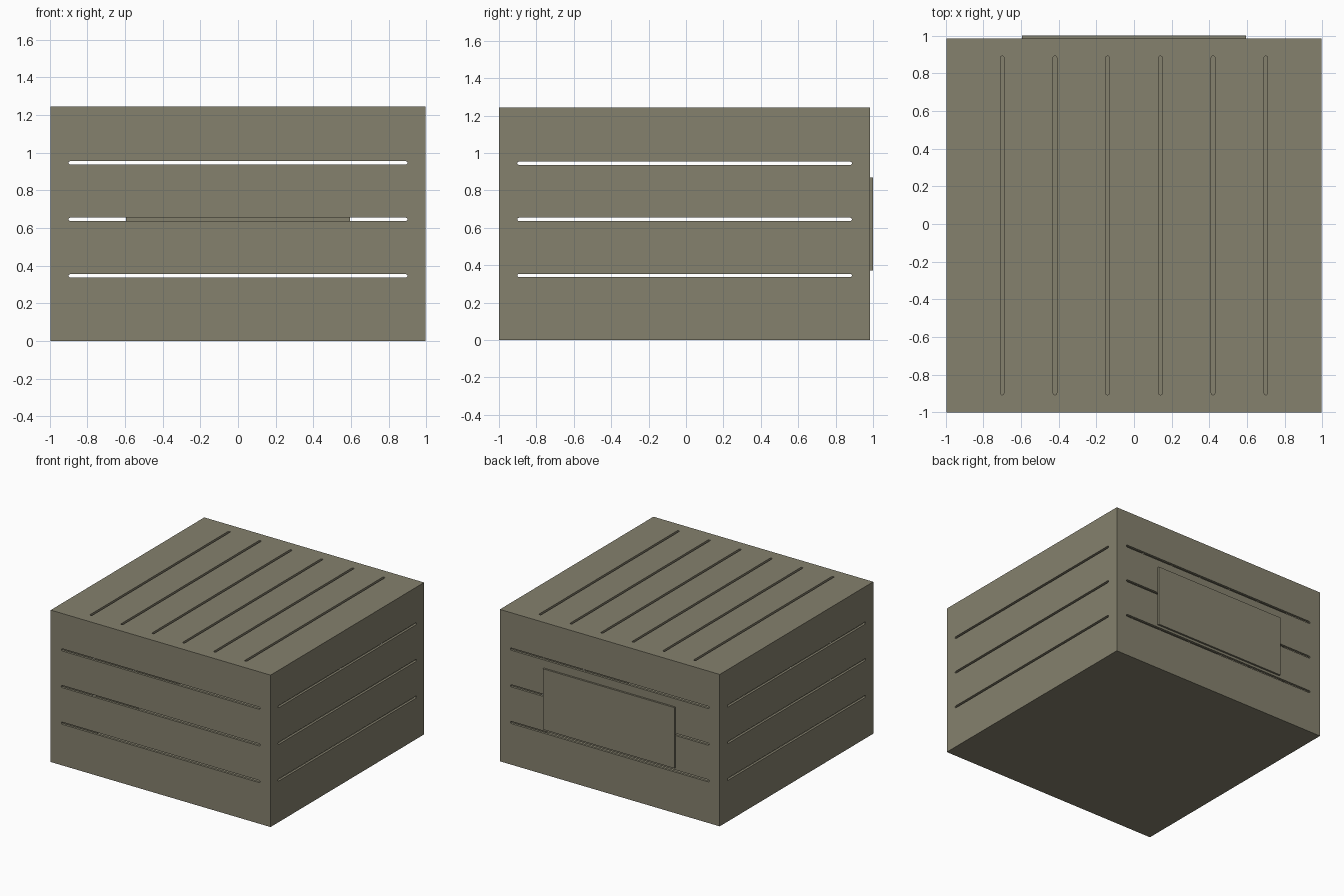
import bpy, bmesh, math
from mathutils import Matrix, Vector

if "Cube" in bpy.data.objects:
    bpy.data.objects.remove(bpy.data.objects["Cube"])

W, Y0, Y1, H, T = 0.995, -1.0, 0.985, 1.243, 0.02
YC = (Y0 + Y1) / 2

mat = bpy.data.materials.new("olive grey")
mat.diffuse_color = (0.235, 0.22, 0.155, 1)
mat.use_nodes = True
mat.node_tree.nodes["Principled BSDF"].inputs["Base Color"].default_value = mat.diffuse_color


def finish(name, bm):
    bmesh.ops.recalc_face_normals(bm, faces=bm.faces)
    me = bpy.data.meshes.new(name)
    bm.to_mesh(me)
    bm.free()
    me.materials.append(mat)
    ob = bpy.data.objects.new(name, me)
    bpy.context.collection.objects.link(ob)
    return ob


def box(name, lo, hi):
    lo, hi = Vector(lo), Vector(hi)
    bm = bmesh.new()
    bmesh.ops.create_cube(bm, size=1, matrix=Matrix.Translation((lo + hi) / 2)
                          @ Matrix.Diagonal((*(hi - lo), 1)))
    return finish(name, bm)


def slot(bm, centre, u, v, length, width, depth):
    """Round-ended prism: long along u, wide along v, cutting along u x v."""
    u, v = Vector(u), Vector(v)
    n, c, r = u.cross(v), Vector(centre), width / 2
    ring = []
    for end in (0, 1):
        for i in range(5):
            a = -math.pi / 2 + math.pi * i / 4 + math.pi * end
            s = 1 - 2 * end
            p = u * (s * (length / 2 - r) + r * math.cos(a)) + v * (r * math.sin(a))
            ring.append(bm.verts.new(c + p - n * depth / 2))
    f = bm.faces.new(ring)
    ext = bmesh.ops.extrude_face_region(bm, geom=[f])["geom"]
    bmesh.ops.translate(bm, vec=n * depth,
                        verts=[g for g in ext if isinstance(g, bmesh.types.BMVert)])


def cut(target, cutter):
    cutter.hide_render = True
    m = target.modifiers.new("cut", "BOOLEAN")
    m.operation, m.solver, m.object = "DIFFERENCE", "EXACT", cutter
    bpy.context.view_layer.objects.active = target
    bpy.ops.object.modifier_apply(modifier=m.name)
    bpy.data.objects.remove(cutter)


# hollow case
case = box("vented_case", (-W, Y0, 0), (W, Y1, H))
cut(case, box("cavity", (-W + T, Y0 + T, T), (W - T, Y1 - T, H - T)))

# three slots on each of the four walls
front_back, sides, top = bmesh.new(), bmesh.new(), bmesh.new()
for z in (0.345, 0.645, 0.945):
    for y in (Y0, Y1):
        slot(front_back, (0, y, z), (1, 0, 0), (0, 0, 1), 1.80, 0.018, 0.1)
    for x in (-W, W):
        slot(sides, (x, YC, z), (0, 1, 0), (0, 0, 1), 1.79, 0.018, 0.1)
# six slots on the lid
for i in range(6):
    slot(top, (-0.7 + 0.28 * i, YC, H), (0, 1, 0), (1, 0, 0), 1.80, 0.02, 0.1)
for name, bm in (("front_back_slots", front_back), ("side_slots", sides), ("top_slots", top)):
    cut(case, finish(name, bm))

# raised plate on the back
box("back_plate", (-0.595, Y1, 0.373), (0.595, 1.0, 0.87))
